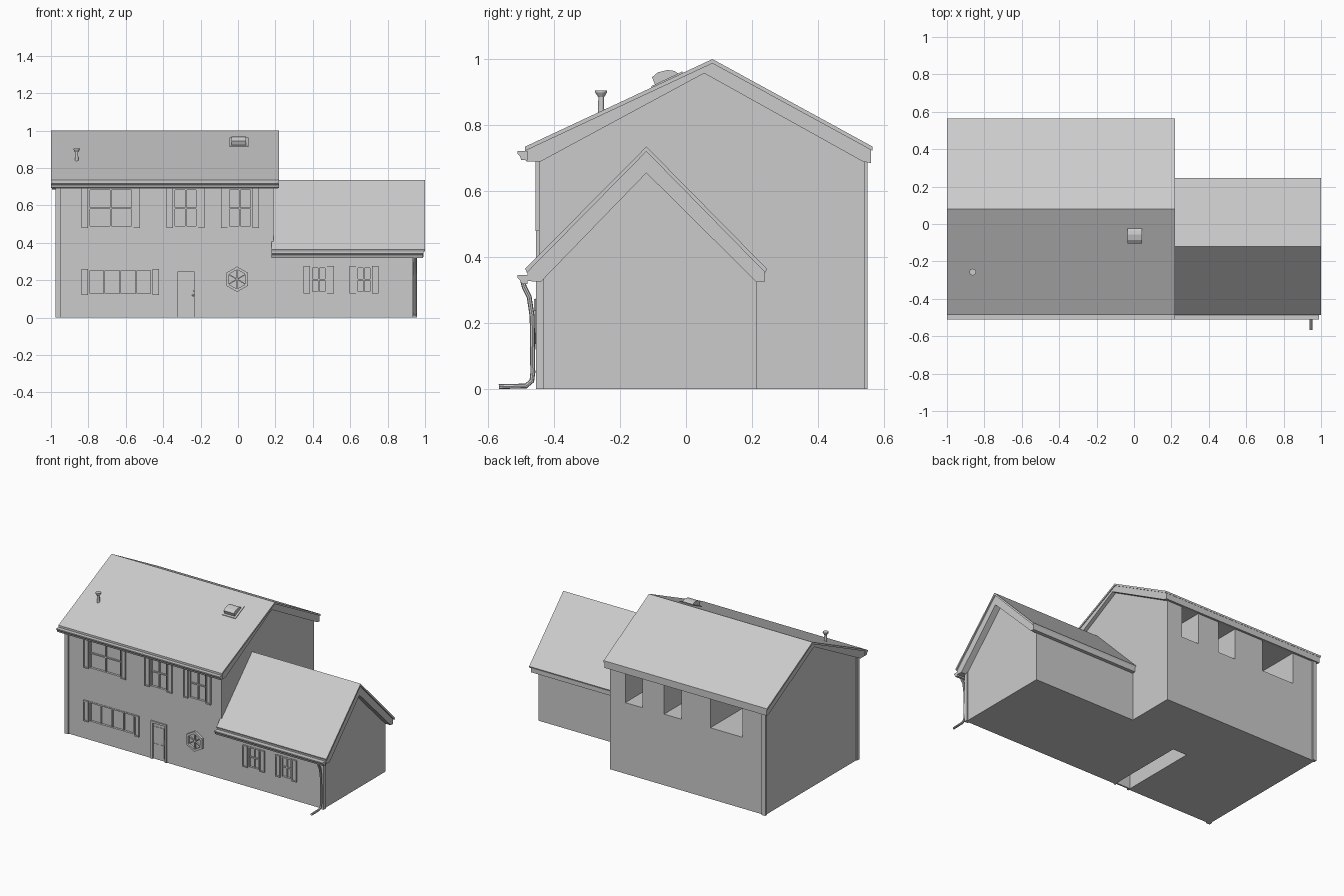
import bpy, bmesh, math
from mathutils import Vector, Matrix

if "Cube" in bpy.data.objects:
    bpy.data.objects.remove(bpy.data.objects["Cube"])

WALL = -0.445          # front wall plane


def finish(name, bm):
    bmesh.ops.recalc_face_normals(bm, faces=bm.faces)
    me = bpy.data.meshes.new(name)
    bm.to_mesh(me)
    bm.free()
    ob = bpy.data.objects.new(name, me)
    bpy.context.collection.objects.link(ob)
    return ob


def add_box(bm, x0, x1, y0, y1, z0, z1):
    m = Matrix.LocRotScale(Vector(((x0+x1)/2, (y0+y1)/2, (z0+z1)/2)), None,
                           Vector((x1-x0, y1-y0, z1-z0)))
    bmesh.ops.create_cube(bm, size=1, matrix=m)


def boxes(name, *dims):
    bm = bmesh.new()
    for d in dims:
        add_box(bm, *d)
    return finish(name, bm)


def extrude_x(name, profile, x0, x1):
    """Closed (y, z) profile extruded along x."""
    bm = bmesh.new()
    f = bm.faces.new([bm.verts.new((x0, y, z)) for y, z in profile])
    r = bmesh.ops.extrude_face_region(bm, geom=[f])
    vs = [v for v in r["geom"] if isinstance(v, bmesh.types.BMVert)]
    bmesh.ops.translate(bm, verts=vs, vec=(x1-x0, 0, 0))
    return finish(name, bm)


def cut(ob, dims):
    """Cut box-shaped openings out of a wall block."""
    cutter = boxes("opening_cutter", *dims)
    cutter.hide_render = True
    mod = ob.modifiers.new("openings", 'BOOLEAN')
    mod.operation, mod.solver, mod.object = 'DIFFERENCE', 'EXACT', cutter
    bpy.context.view_layer.objects.active = ob
    bpy.ops.object.modifier_apply(modifier=mod.name)
    bpy.data.objects.remove(cutter)


# Wall blocks
main = extrude_x("main_walls", [(WALL, 0), (WALL, .70), (.05, .962), (.54, .70), (.54, 0)], -.97, .19)
wing = extrude_x("wing_walls", [(WALL, 0), (WALL, .335), (-.12, .665), (.215, .335), (.215, 0)], .185, .95)

# Window table: x0, x1, z0, z1, vertical muntins, horizontal muntins
upper = [(-.80, -.56, .48, .69, 1, 1), (-.345, -.215, .48, .69, 1, 1), (-.055, .075, .48, .69, 1, 1)]
lower = [(-.80, -.46, .12, .26, 3, 0)]
side = [(.388, .475, .13, .275, 1, 1), (.632, .715, .13, .275, 1, 1)]

# Upper openings run right through to the back, lower ones stop inside
through = [(a, b, -.6, .7, c, d) for a, b, c, d, _, _ in upper]
deep = [(a, b, -.6, .10, c, d) for a, b, c, d, _, _ in lower]
cut(main, through + deep + [(-.33, -.225, -.6, .10, -.1, .25)])
cut(wing, [(a, b, -.6, .10, c, d) for a, b, c, d, _, _ in side])


def window(name, x0, x1, z0, z1, nv, nh):
    t = .009
    y0, y1 = WALL - .003, WALL + .015
    bars = [(x0, x0+t, y0, y1, z0, z1), (x1-t, x1, y0, y1, z0, z1),
            (x0, x1, y0, y1, z0, z0+t), (x0, x1, y0, y1, z1-t, z1)]
    for i in range(nv):
        x = x0 + (x1-x0)*(i+1)/(nv+1)
        bars.append((x-.004, x+.004, WALL+.003, y1, z0, z1))
    for i in range(nh):
        z = z0 + (z1-z0)*(i+1)/(nh+1)
        bars.append((x0, x1, WALL+.003, y1, z-.004, z+.004))
    boxes(name + "_frame", *bars)
    boxes(name + "_glass", (x0, x1, WALL+.012, WALL+.018, z0, z1))
    # Shutters with a raised border on each side
    for tag, a, b in (("left", x0-.037, x0-.002), ("right", x1+.002, x1+.037)):
        boxes(f"{name}_{tag}_shutter",
              (a, b, WALL-.006, WALL+.002, z0, z1),
              (a, a+.007, WALL-.011, WALL, z0, z1), (b-.007, b, WALL-.011, WALL, z0, z1),
              (a, b, WALL-.011, WALL, z0, z0+.008), (a, b, WALL-.011, WALL, z1-.008, z1))


for group, ws in (("upper_window", upper), ("lower_window", lower), ("wing_window", side)):
    for i, w in enumerate(ws):
        window(f"{group}_{i+1}", *w)

# Hexagonal window: ring frame, glass and six spokes
hc = Vector((-.005, 0, .205))


def hexring(r, y):
    return [hc + Vector((r*math.sin(k*math.pi/3), y, r*math.cos(k*math.pi/3))) for k in range(6)]


bm = bmesh.new()
loops = [[bm.verts.new(p) for p in hexring(r, y)] for r, y in
         ((.068, WALL+.003), (.068, WALL-.016), (.052, WALL-.016), (.052, WALL+.003))]
for a, b in zip(loops, loops[1:] + loops[:1]):
    for k in range(6):
        bm.faces.new((a[k], a[(k+1) % 6], b[(k+1) % 6], b[k]))
finish("hex_window_frame", bm)
bm = bmesh.new()
bm.faces.new([bm.verts.new(p) for p in hexring(.053, WALL-.002)])
finish("hex_window_glass", bm)
bm = bmesh.new()
for k in range(3):
    m = (Matrix.Translation((hc.x, WALL-.005, hc.z)) @ Matrix.Rotation(k*math.pi/3, 4, 'Y')
         @ Matrix.Diagonal((.006, .012, .106, 1)))
    bmesh.ops.create_cube(bm, size=1, matrix=m)
finish("hex_window_spokes", bm)

# Door with trim, raised panels and knob
boxes("door", (-.33, -.225, WALL+.004, WALL+.014, 0, .25))
boxes("door_trim", (-.336, -.323, WALL-.008, WALL+.01, 0, .256),
      (-.232, -.219, WALL-.008, WALL+.01, 0, .256), (-.336, -.219, WALL-.008, WALL+.01, .243, .256))
boxes("door_panels", *[(x, x+.032, WALL+.001, WALL+.006, z, z+h)
                       for x in (-.315, -.272) for z, h in ((.02, .085), (.135, .085))])
bm = bmesh.new()
for z, r in ((.12, .006), (.14, .004)):
    bmesh.ops.create_uvsphere(bm, u_segments=10, v_segments=6, radius=r,
                              matrix=Matrix.Translation((-.24, WALL-.001, z)))
finish("door_knob", bm)

# Corner boards
boxes("main_corner_boards", (-.977, -.95, -.455, -.43, 0, .70), (-.977, -.95, .53, .55, 0, .70))
boxes("wing_corner_board", (.93, .957, -.455, -.43, 0, .335))

# Roofs: thin covering over a deeper body with eave boxes and rake boards
extrude_x("main_roof_covering", [(-.487, .735), (.08, 1.0), (.565, .735), (.565, .722), (.08, .987), (-.487, .722)], -1.0, .22)
extrude_x("main_roof_body", [(-.483, .725), (.08, .99), (.56, .725), (.56, .685), (.535, .69),
                             (.055, .957), (-.44, .69), (-.483, .69)], -.995, .215)
extrude_x("wing_roof_covering", [(-.487, .365), (-.12, .735), (.245, .365), (.24, .353), (-.12, .72), (-.482, .353)], .18, 1.0)
extrude_x("wing_roof_body", [(-.48, .358), (-.12, .724), (.238, .358), (.238, .325), (.213, .325),
                             (-.12, .655), (-.44, .325), (-.48, .328)], .18, .992)

# Gutters share one profile
gutter = [(-.48, .693), (-.499, .695), (-.503, .706), (-.511, .714), (-.511, .721), (-.48, .721)]
extrude_x("main_gutter", gutter, -1.0, .22)
extrude_x("wing_gutter", [(y, z-.375) for y, z in gutter], .18, .99)

# Downspout swept along a bent path
cu = bpy.data.curves.new("downspout", 'CURVE')
cu.dimensions, cu.bevel_depth, cu.bevel_resolution, cu.use_fill_caps = '3D', .0075, 2, True
path = [(-.495, .33), (-.490, .31), (-.475, .28), (-.466, .22), (-.464, .05), (-.467, .025),
        (-.485, .010), (-.567, .008)]
sp = cu.splines.new('POLY')
sp.points.add(len(path)-1)
for p, (y, z) in zip(sp.points, path):
    p.co = (.946, y, z, 1)
spout = bpy.data.objects.new("downspout", cu)
bpy.context.collection.objects.link(spout)
bpy.ops.object.select_all(action='DESELECT')
spout.select_set(True)
bpy.context.view_layer.objects.active = spout
bpy.ops.object.convert(target='MESH')
bpy.ops.object.shade_smooth_by_angle()

# Roof vent: flashing plate and curved hood
extrude_x("vent_flashing", [(-.105, .913), (-.01, .958), (-.01, .963), (-.105, .918)], -.045, .055)
extrude_x("vent_hood", [(-.092, .918), (-.103, .945), (-.085, .96), (-.055, .967), (-.035, .964),
                        (-.018, .953)], -.035, .042)

# Vent pipe with flared cap
bm = bmesh.new()
for z, h, r1, r2 in ((.865, .08, .010, .008), (.892, .014, .009, .018), (.902, .006, .018, .018)):
    bmesh.ops.create_cone(bm, cap_ends=True, segments=14, radius1=r1, radius2=r2, depth=h,
                          matrix=Matrix.Translation((-.863, -.257, z)))
finish("vent_pipe", bm)
